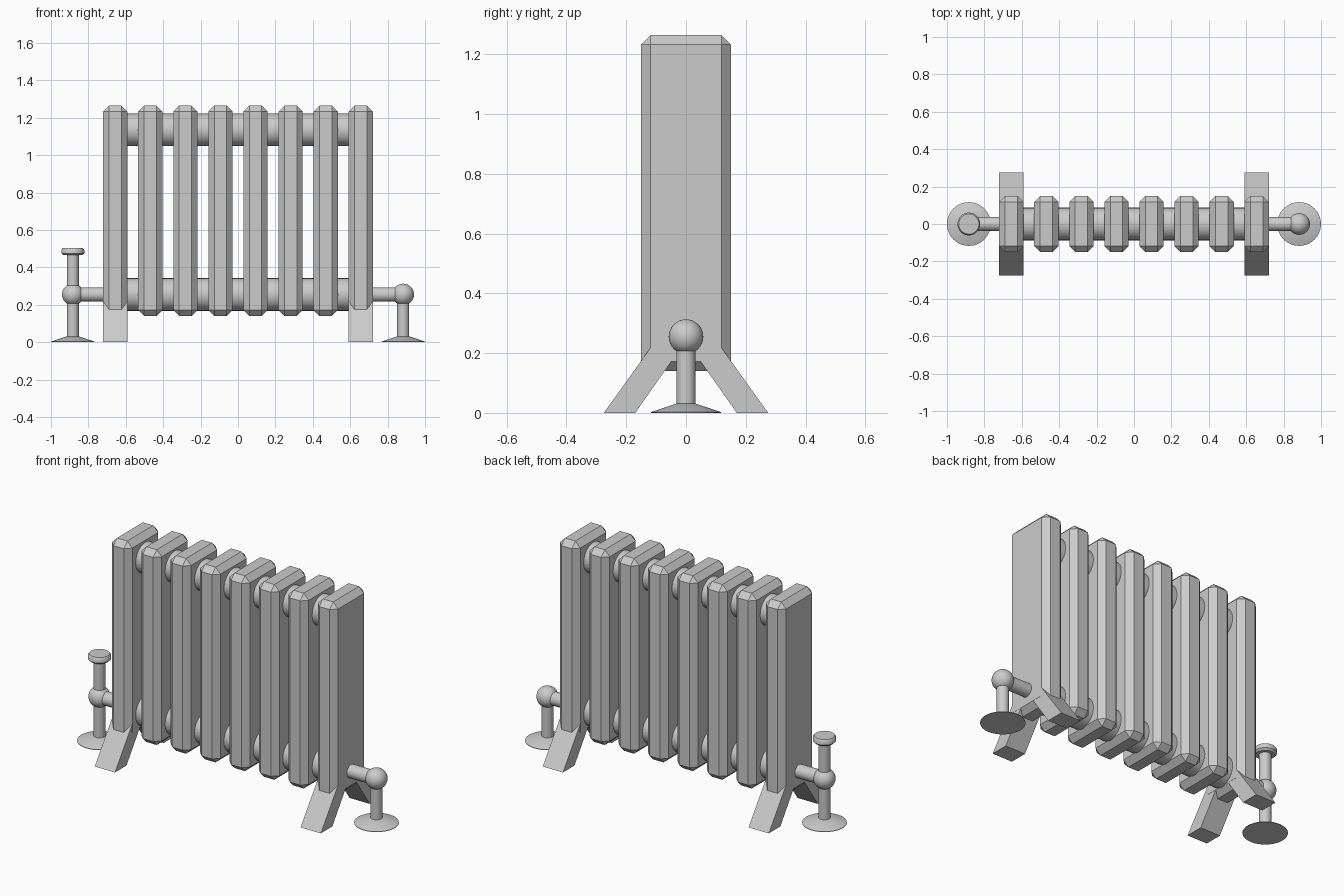
import bpy, bmesh, math
from mathutils import Vector, Matrix

if "Cube" in bpy.data.objects:
    bpy.data.objects.remove(bpy.data.objects["Cube"])

VALVE_X, PIPE_Z = 0.883, 0.255
COL_X = 0.656


def finish(name, bm, smooth=False):
    bmesh.ops.recalc_face_normals(bm, faces=bm.faces)
    me = bpy.data.meshes.new(name)
    bm.to_mesh(me)
    bm.free()
    ob = bpy.data.objects.new(name, me)
    bpy.context.collection.objects.link(ob)
    if smooth:
        bpy.ops.object.select_all(action='DESELECT')
        ob.select_set(True)
        bpy.context.view_layer.objects.active = ob
        bpy.ops.object.shade_smooth_by_angle(angle=math.radians(35))
    return ob


def tube(name, a, b, r, sides=32):
    a, b = Vector(a), Vector(b)
    d = b - a
    m = Matrix.Translation((a + b) / 2) @ d.to_track_quat('Z', 'Y').to_matrix().to_4x4()
    bm = bmesh.new()
    bmesh.ops.create_cone(bm, cap_ends=True, segments=sides, radius1=r,
                          radius2=r, depth=d.length, matrix=m)
    return finish(name, bm, True)


def lathe(name, x, profile, sides=32):
    """Closed solid of revolution about a vertical axis, from (radius, z) pairs."""
    bm = bmesh.new()
    rings = [[bm.verts.new((x + r * math.cos(2 * math.pi * i / sides),
                            r * math.sin(2 * math.pi * i / sides), z))
              for i in range(sides)] for r, z in profile]
    for lo, hi in zip(rings, rings[1:]):
        for i in range(sides):
            j = (i + 1) % sides
            bm.faces.new((lo[i], lo[j], hi[j], hi[i]))
    bm.faces.new(rings[0])
    bm.faces.new(rings[-1])
    return finish(name, bm, True)


# Chamfered radiator columns
for i in range(8):
    bm = bmesh.new()
    m = Matrix.Translation((-COL_X + i * 2 * COL_X / 7, 0, 0.7025)) @ Matrix.Diagonal((0.13, 0.3, 1.125, 1))
    bmesh.ops.create_cube(bm, size=1, matrix=m)
    bmesh.ops.bevel(bm, geom=bm.edges[:], offset=0.032, segments=1, affect='EDGES')
    finish(f"column_{i + 1}", bm)

# Header pipes joining the columns
tube("upper_header", (-COL_X, 0, 1.135), (COL_X, 0, 1.135), 0.087)
tube("lower_header", (-COL_X, 0, PIPE_Z), (COL_X, 0, PIPE_Z), 0.087)

# Splayed legs under the end columns
LEG = [(0.275, 0), (0.17, 0), (0.015, 0.22), (0.117, 0.22)]
for sx, side in ((-1, "left"), (1, "right")):
    for sy, end in ((-1, "front"), (1, "back")):
        bm = bmesh.new()
        face = bm.faces.new([bm.verts.new((sx * COL_X - 0.0645, sy * y, z)) for y, z in LEG])
        ext = bmesh.ops.extrude_face_region(bm, geom=[face])
        # keep the starting cap so the leg is a closed solid
        if not face.is_valid or len(bm.faces) < 6:
            bmesh.ops.holes_fill(bm, edges=bm.edges[:])
        moved = [g for g in ext["geom"] if isinstance(g, bmesh.types.BMVert)]
        bmesh.ops.translate(bm, verts=moved, vec=(0.129, 0, 0))
        finish(f"{end}_leg_{side}", bm)

# Supply pipes, ball joints and floor flanges
for s, side in ((-1, "left"), (1, "right")):
    x = s * VALVE_X
    tube(f"supply_pipe_{side}", (s * 0.68, 0, PIPE_Z), (x, 0, PIPE_Z), 0.038)
    tube(f"riser_{side}", (x, 0, 0.005), (x, 0, PIPE_Z), 0.032)
    bm = bmesh.new()
    bmesh.ops.create_uvsphere(bm, u_segments=32, v_segments=16, radius=0.058,
                              matrix=Matrix.Translation((x, 0, PIPE_Z)))
    finish(f"ball_joint_{side}", bm, True)
    lathe(f"floor_flange_{side}", x, [(0.117, 0), (0.117, 0.003), (0.033, 0.031)])

# Valve stem and hand knob on the left
tube("valve_stem", (-VALVE_X, 0, PIPE_Z), (-VALVE_X, 0, 0.475), 0.032)
lathe("valve_knob", -VALVE_X, [(0.05, 0.465), (0.061, 0.475), (0.061, 0.494), (0.054, 0.504)])
